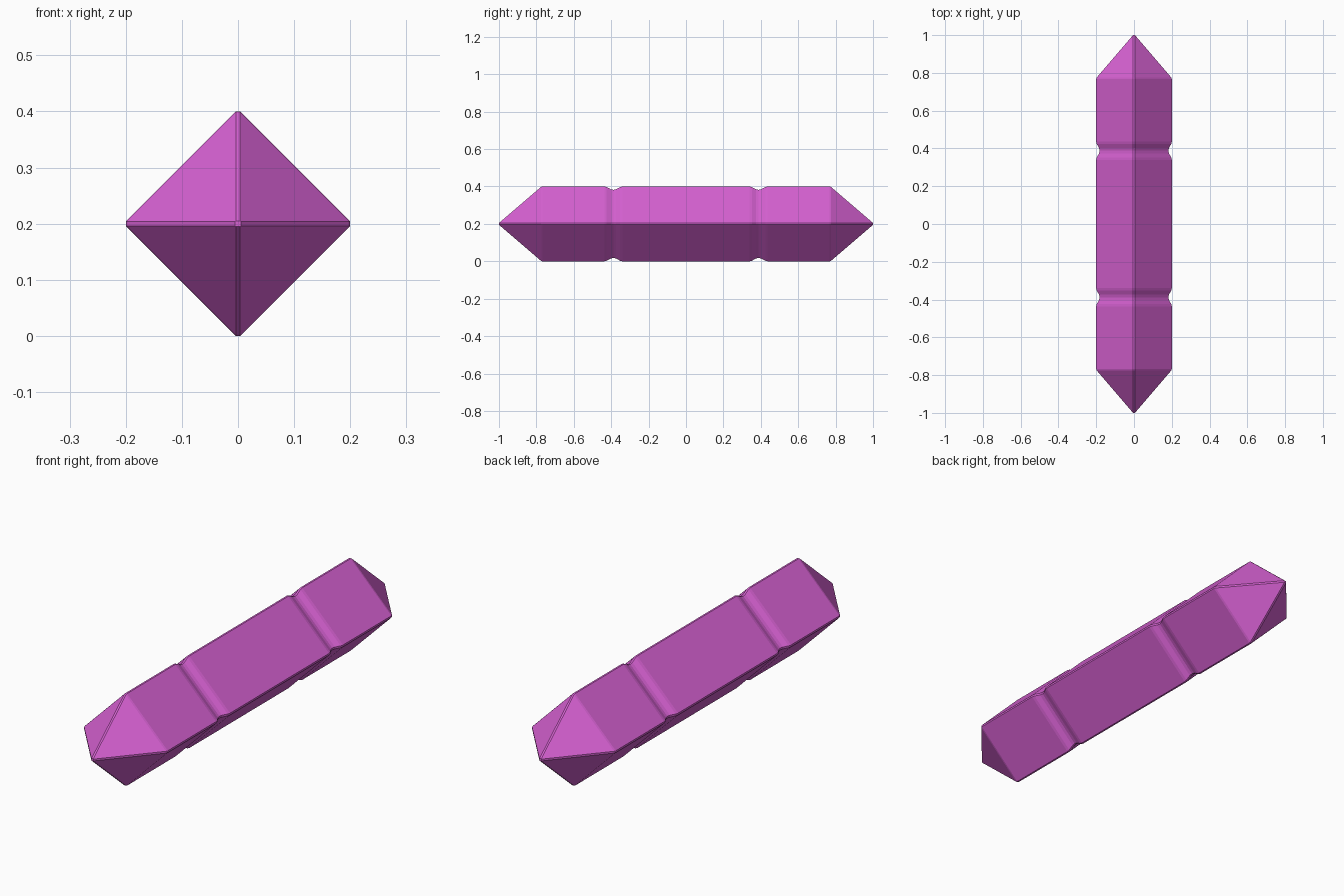
import bpy, bmesh

if "Cube" in bpy.data.objects:
    bpy.data.objects.remove(bpy.data.objects["Cube"])

mat = bpy.data.materials.new("orchid pink")
mat.diffuse_color = (0.68, 0.12, 0.65, 1)
mat.use_nodes = True
mat.node_tree.nodes["Principled BSDF"].inputs["Base Color"].default_value = mat.diffuse_color

# Half profile along the bar: (y, radius) from the tip to the middle groove edge
C = 0.004  # narrow chamfer on every long edge
half = [(1.0, 0.005), (0.776, 0.197), (0.768, 0.2),
        (0.436, 0.2), (0.424, 0.197), (0.402, 0.185), (0.388, 0.182),
        (0.374, 0.185), (0.352, 0.197), (0.340, 0.2)]
profile = half + [(-y, r) for y, r in reversed(half)]

# Loft a chamfered diamond section through the profile
bm = bmesh.new()
rings = []
for y, r in profile:
    section = [(r, -C), (r, C), (C, r), (-C, r), (-r, C), (-r, -C), (-C, -r), (C, -r)]
    rings.append([bm.verts.new((x, y, z + 0.2)) for x, z in section])
for a, b in zip(rings, rings[1:]):
    for i in range(8):
        j = (i + 1) % 8
        bm.faces.new((a[i], a[j], b[j], b[i]))
bm.faces.new(rings[0])
bm.faces.new(rings[-1])
bmesh.ops.recalc_face_normals(bm, faces=bm.faces)

mesh = bpy.data.meshes.new("grooved_bar")
bm.to_mesh(mesh)
bm.free()
mesh.materials.append(mat)
bar = bpy.data.objects.new("grooved_bar", mesh)
bpy.context.collection.objects.link(bar)
